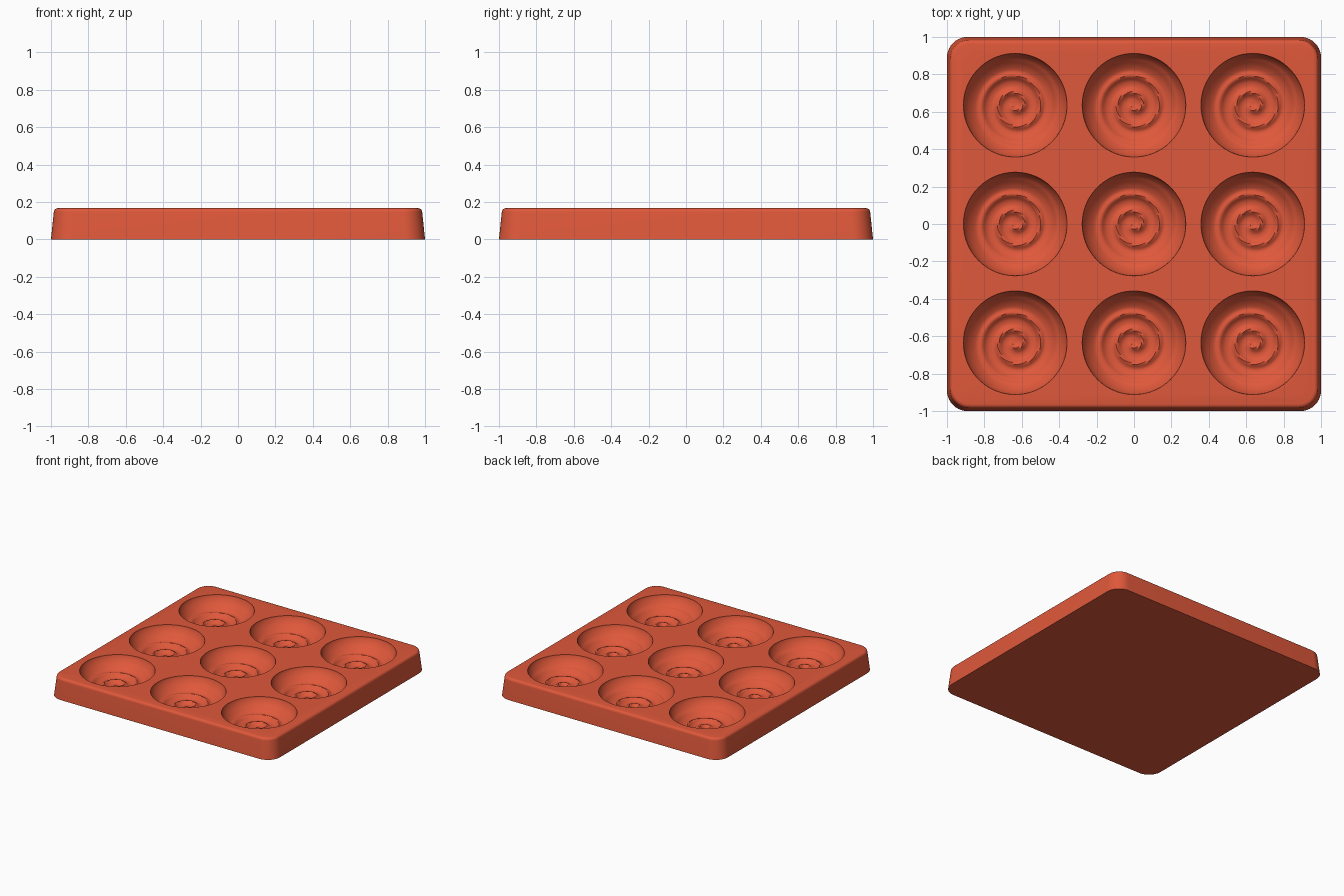
import bpy, bmesh, math

HEIGHT = 0.167
SPACING = 0.635
RADIUS = 0.277
DEPTH = 0.13
PITCH = 0.09
SEGMENTS, RINGS = 96, 40

cube = bpy.data.objects.get("Cube")
if cube:
    bpy.data.objects.remove(cube, do_unlink=True)

red = bpy.data.materials.new("terracotta red")
colour = (0.74, 0.098, 0.043, 1)
red.use_nodes = True
red.diffuse_color = colour
red.node_tree.nodes["Principled BSDF"].inputs["Base Color"].default_value = colour


def make_object(name, bm):
    bmesh.ops.recalc_face_normals(bm, faces=bm.faces)
    mesh = bpy.data.meshes.new(name)
    bm.to_mesh(mesh)
    bm.free()
    mesh.materials.append(red)
    obj = bpy.data.objects.new(name, mesh)
    bpy.context.collection.objects.link(obj)
    return obj


def bridge(bm, lower, upper):
    n = len(lower)
    for i in range(n):
        j = (i + 1) % n
        bm.faces.new((lower[i], lower[j], upper[j], upper[i]))


def rounded_square(bm, half, corner, z, steps=10):
    loop = []
    for quarter in range(4):
        middle = math.radians(45 + 90 * quarter)
        cx = math.copysign(half - corner, math.cos(middle))
        cy = math.copysign(half - corner, math.sin(middle))
        for s in range(steps + 1):
            a = math.pi / 2 * (quarter + s / steps)
            loop.append(bm.verts.new((cx + corner * math.cos(a), cy + corner * math.sin(a), z)))
    return loop


def bowl_height(r, angle):
    # Rounded bowl with a spiral ridge that fades towards the rim
    base = -DEPTH * (1 - (r / RADIUS) ** 3.2) ** 0.7
    turn = (r - 0.045) / PITCH - angle / math.tau
    offset = (turn - round(turn)) * PITCH
    fade = min(1, r / 0.03) * max(0.0, min(1, (0.25 - r) / 0.11))
    return base + 0.022 * fade * math.exp(-(offset / 0.018) ** 2)


def add_bowl(bm, x, y):
    def ring(r, height):
        return [bm.verts.new((x + r * math.cos(a), y + r * math.sin(a), HEIGHT + height(r, a)))
                for a in (math.tau * i / SEGMENTS for i in range(SEGMENTS))]

    centre = bm.verts.new((x, y, HEIGHT - DEPTH))
    # Rings crowd together towards the steep rim
    radii = [RADIUS * math.sin(math.pi / 2 * k / RINGS) ** 0.9 for k in range(1, RINGS)]
    rings = [ring(r, bowl_height) for r in radii]
    rings.append(ring(RADIUS, lambda r, a: -0.002))
    rings.append(ring(RADIUS, lambda r, a: 0.05))
    for i in range(SEGMENTS):
        bm.faces.new((centre, rings[0][i], rings[0][(i + 1) % SEGMENTS]))
    for inner, outer in zip(rings, rings[1:]):
        bridge(bm, inner, outer)
    bm.faces.new(rings[-1])


# Tray body: tapered sides and a rounded top edge
bm = bmesh.new()
fillet = 0.022
loops = [rounded_square(bm, 1.0, 0.11, 0)]
for s in range(6):
    a = math.pi / 2 * s / 5
    inset = fillet * (1 - math.cos(a))
    loops.append(rounded_square(bm, 0.985 - inset, 0.105 - inset,
                                HEIGHT - fillet + fillet * math.sin(a)))
for lower, upper in zip(loops, loops[1:]):
    bridge(bm, lower, upper)
bm.faces.new(loops[0])
bm.faces.new(loops[-1])
tray = make_object("mould_tray", bm)

# Nine swirled cavities
bm = bmesh.new()
for column in (-1, 0, 1):
    for row in (-1, 0, 1):
        add_bowl(bm, column * SPACING, row * SPACING)
cutter = make_object("cavity_cutter", bm)
cutter.hide_render = True

cut = tray.modifiers.new("cavities", "BOOLEAN")
cut.operation = "DIFFERENCE"
cut.solver = "EXACT"
cut.object = cutter

bpy.ops.object.select_all(action="DESELECT")
tray.select_set(True)
bpy.context.view_layer.objects.active = tray
bpy.ops.object.modifier_apply(modifier=cut.name)
bpy.data.objects.remove(cutter, do_unlink=True)
bpy.ops.object.shade_smooth_by_angle(angle=math.radians(40))
